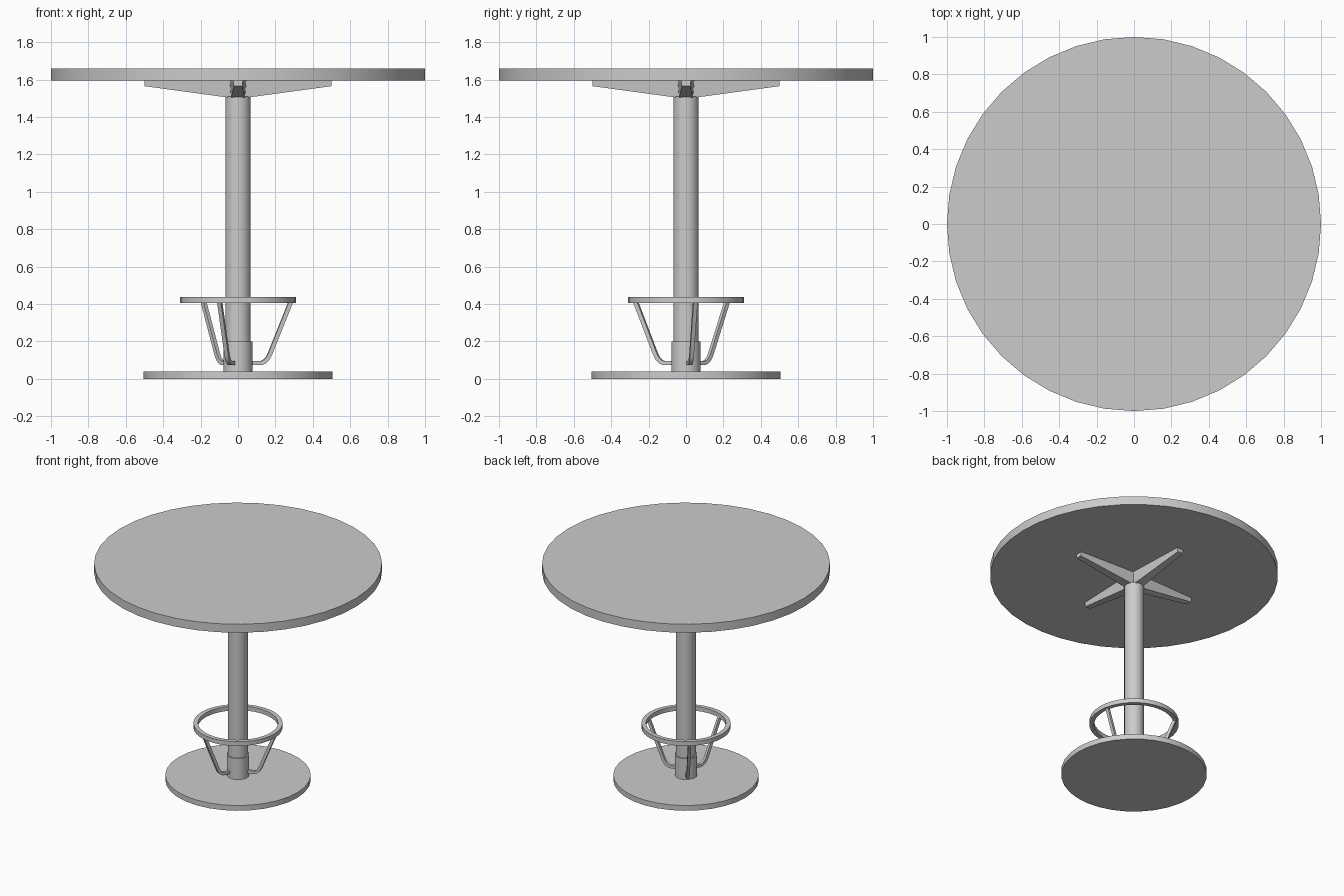
import bpy
import bmesh
from math import cos, sin, pi, radians
from mathutils import Vector, Matrix

cube = bpy.data.objects.get("Cube")
if cube:
    bpy.data.objects.remove(cube, do_unlink=True)

grey = bpy.data.materials.new("plain grey")
grey.use_nodes = True
colour = (0.6, 0.6, 0.6, 1)
grey.diffuse_color = colour
grey.node_tree.nodes["Principled BSDF"].inputs["Base Color"].default_value = colour


def finish(name, bm):
    """Turn a bmesh into a shaded object."""
    bmesh.ops.recalc_face_normals(bm, faces=bm.faces)
    mesh = bpy.data.meshes.new(name)
    bm.to_mesh(mesh)
    bm.free()
    mesh.materials.append(grey)
    obj = bpy.data.objects.new(name, mesh)
    bpy.context.collection.objects.link(obj)
    bpy.ops.object.select_all(action="DESELECT")
    obj.select_set(True)
    bpy.context.view_layer.objects.active = obj
    bpy.ops.object.shade_smooth_by_angle(angle=radians(30))
    return obj


def disc(name, radius, low, high, sides):
    bm = bmesh.new()
    bmesh.ops.create_cone(bm, cap_ends=True, segments=sides,
                          radius1=radius, radius2=radius, depth=high - low,
                          matrix=Matrix.Translation((0, 0, (low + high) / 2)))
    return finish(name, bm)


def skin(bm, loops, closed=False):
    """Join equal loops of points with quads, capping open ends."""
    rings = [[bm.verts.new(p) for p in loop] for loop in loops]
    n = len(rings[0])
    pairs = list(zip(rings, rings[1:]))
    if closed:
        pairs.append((rings[-1], rings[0]))
    else:
        bm.faces.new(rings[0])
        bm.faces.new(rings[-1])
    for a, b in pairs:
        for i in range(n):
            j = (i + 1) % n
            bm.faces.new((a[i], a[j], b[j], b[i]))


# Table top, base plate and column
disc("table_top", 1.0, 1.595, 1.66, 40)
disc("base_plate", 0.505, 0, 0.04, 32)
disc("column", 0.068, 0.04, 1.51, 32)
disc("column_collar", 0.078, 0.04, 0.2, 32)

# Foot ring with a rectangular section
section = [(0.278, 0.405), (0.31, 0.405), (0.31, 0.438), (0.278, 0.438)]
bm = bmesh.new()
skin(bm, [[(r * cos(a), r * sin(a), z) for r, z in section]
          for a in (2 * pi * k / 32 for k in range(32))], closed=True)
finish("foot_ring", bm)

# Three bent square struts carrying the ring
corner, start, end = Vector((0.153, 0.084)), Vector((0.115, 0.084)), Vector((0.174, 0.135))
bend = [start.lerp(corner, t).lerp(corner.lerp(end, t), t)
        for t in (k / 6 for k in range(7))]
path = [Vector((0.07, 0.084))] + bend + [Vector((0.288, 0.415))]
half = 0.011
for number in range(3):
    spin = Matrix.Rotation(radians(10 + 120 * number), 3, "Z")
    loops = []
    for i, p in enumerate(path):
        d = (path[min(i + 1, len(path) - 1)] - path[max(i - 1, 0)]).normalized()
        side = Vector((-d.y, d.x)) * half
        loops.append([spin @ Vector((q.x, w, q.y)) for q, w in
                      ((p - side, -half), (p - side, half),
                       (p + side, half), (p + side, -half))])
    bm = bmesh.new()
    skin(bm, loops)
    finish(f"ring_strut_{number + 1}", bm)

# Four tapered arms under the top, wider at their upper edge
for number in range(4):
    spin = Matrix.Rotation(pi / 2 * number, 3, "Z")
    loops = []
    for x, low, under, over in ((0, 1.497, 0.038, 0.046), (0.5, 1.565, 0.022, 0.027)):
        loops.append([spin @ Vector(p) for p in
                      ((x, -under, low), (x, under, low),
                       (x, over, 1.596), (x, -over, 1.596))])
    bm = bmesh.new()
    skin(bm, loops)
    finish(f"support_arm_{number + 1}", bm)
